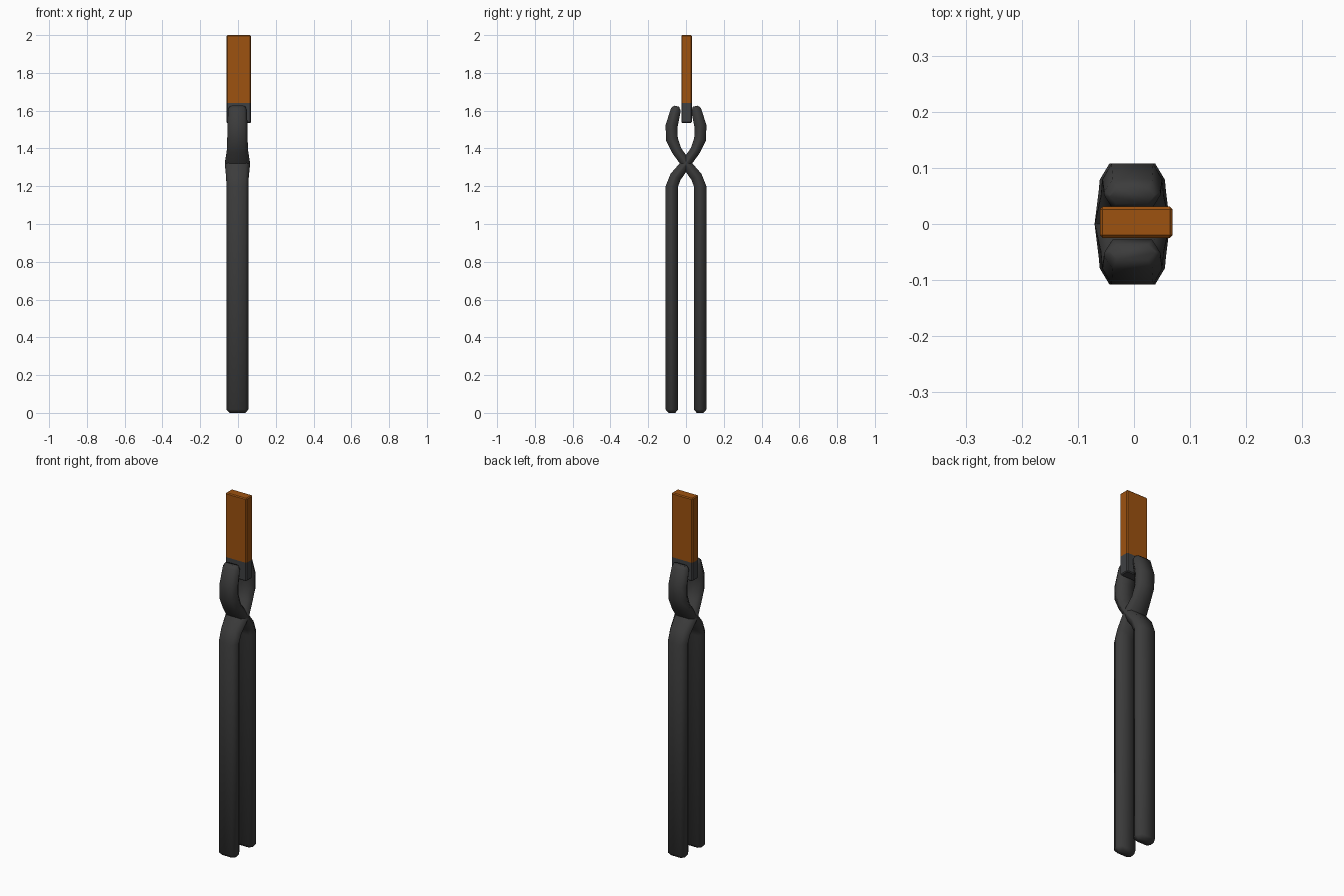
import bpy, bmesh, math
from mathutils import Vector

cube = bpy.data.objects.get("Cube")
if cube:
    bpy.data.objects.remove(cube, do_unlink=True)


def material(name, color):
    m = bpy.data.materials.new(name)
    m.use_nodes = True
    m.diffuse_color = (*color, 1)
    m.node_tree.nodes["Principled BSDF"].inputs["Base Color"].default_value = (*color, 1)
    return m


iron = material("dark iron", (0.045, 0.045, 0.045))
steel = material("cool steel", (0.05, 0.052, 0.055))
hot = material("hot orange", (0.34, 0.085, 0.005))


def finish(bm, name, mats, angle):
    bmesh.ops.recalc_face_normals(bm, faces=bm.faces)
    mesh = bpy.data.meshes.new(name)
    bm.to_mesh(mesh)
    bm.free()
    for m in mats:
        mesh.materials.append(m)
    ob = bpy.data.objects.new(name, mesh)
    bpy.context.collection.objects.link(ob)
    bpy.ops.object.select_all(action='DESELECT')
    ob.select_set(True)
    bpy.context.view_layer.objects.active = ob
    bpy.ops.object.shade_smooth_by_angle(angle=math.radians(angle))
    return ob


# Tong arm centre line: (y, z, half width in x, half thickness)
ARM = [(-.075, 0, .042, .018), (-.075, .018, .058, .033),
       (-.075, 1.2, .058, .033), (-.055, 1.25, .06, .031),
       (0, 1.32, .067, .026), (.05, 1.39, .056, .027),
       (.075, 1.45, .054, .032), (.076, 1.52, .053, .032),
       (.054, 1.605, .05, .027), (.05, 1.624, .04, .014)]


def tong_arm(name, side):
    bm = bmesh.new()
    rings = []
    for i, (y, z, w, t) in enumerate(ARM):
        a, b = ARM[max(i - 1, 0)], ARM[min(i + 1, len(ARM) - 1)]
        tangent = Vector((0, b[0] - a[0], b[1] - a[1])).normalized()
        across = Vector((0, tangent.z, -tangent.y))
        # flattened eight-sided section
        section = [(.7, 1), (1, .12), (1, -.12), (.7, -1),
                   (-.7, -1), (-1, -.12), (-1, .12), (-.7, 1)]
        ring = []
        for u, v in section:
            p = Vector((u * w - .003, y, z)) + across * (v * t)
            ring.append(bm.verts.new((p.x, p.y * side, p.z)))
        rings.append(ring)
    for r, s in zip(rings, rings[1:]):
        for k in range(8):
            n = (k + 1) % 8
            bm.faces.new((r[k], r[n], s[n], s[k]))
    bm.faces.new(rings[0])
    bm.faces.new(rings[-1])
    return finish(bm, name, [iron], 70)


tong_arm("front_tong_arm", 1)
tong_arm("back_tong_arm", -1)

# Workpiece: bevelled bar, heated above the gripped end
LOW, HIGH, HEAT = 1.535, 2.0, 1.64
bm = bmesh.new()
bmesh.ops.create_cube(bm, size=1)
bmesh.ops.scale(bm, vec=(.13, .056, HIGH - LOW), verts=bm.verts)
bmesh.ops.translate(bm, vec=(.004, .003, (HIGH + LOW) / 2), verts=bm.verts)
bmesh.ops.bevel(bm, geom=bm.edges[:], offset=.005, segments=1, affect='EDGES')
bmesh.ops.bisect_plane(bm, geom=bm.verts[:] + bm.edges[:] + bm.faces[:],
                       plane_co=(0, 0, HEAT), plane_no=(0, 0, 1))
for f in bm.faces:
    f.material_index = int(f.calc_center_median().z > HEAT)
finish(bm, "heated_bar", [steel, hot], 30)
